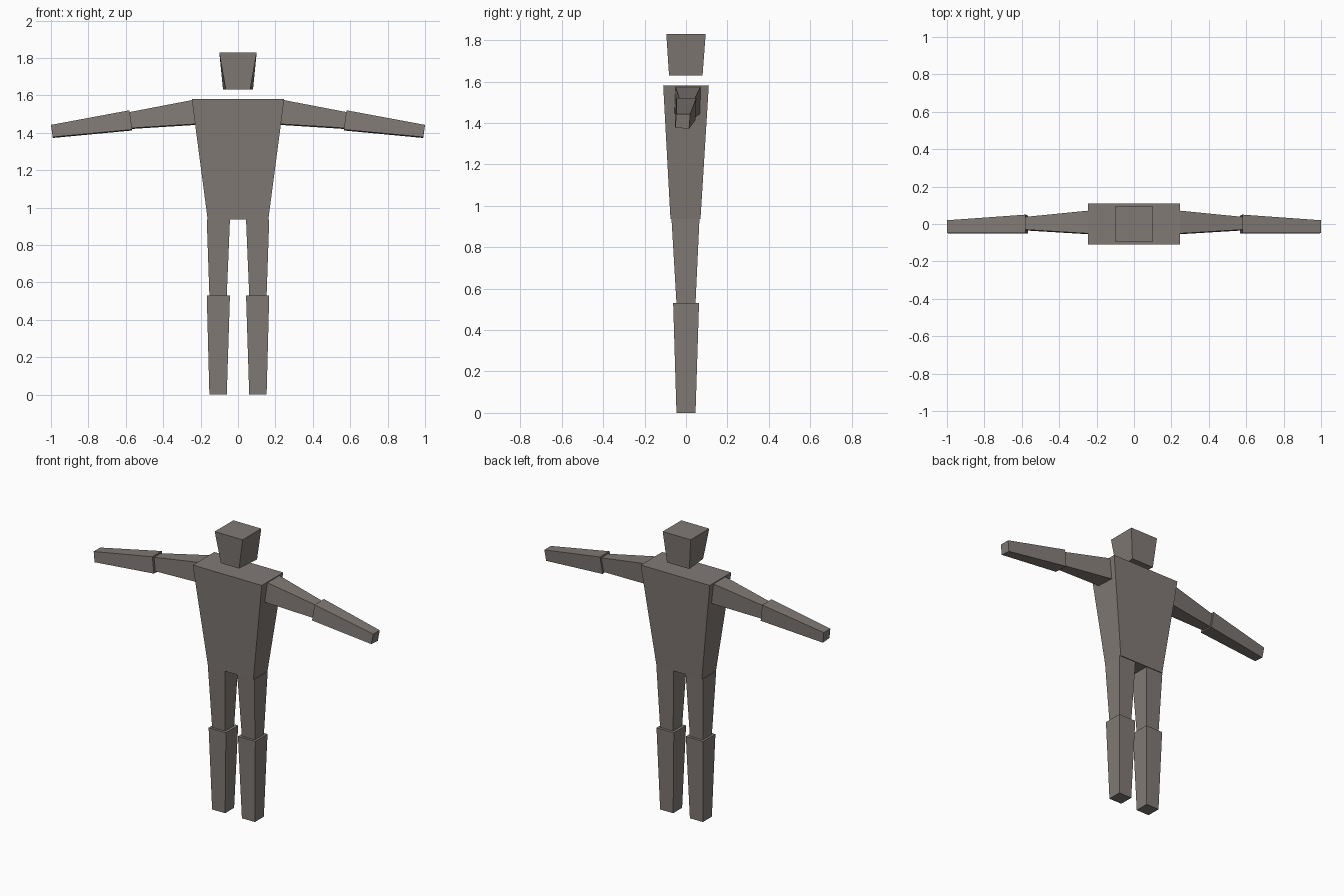
import bpy, bmesh

if "Cube" in bpy.data.objects:
    bpy.data.objects.remove(bpy.data.objects["Cube"])

mat = bpy.data.materials.new("warm grey")
mat.diffuse_color = (0.22, 0.195, 0.18, 1)
mat.use_nodes = True
mat.node_tree.nodes["Principled BSDF"].inputs["Base Color"].default_value = mat.diffuse_color


def block(name, ring_a, ring_b, mirror=False):
    """Closed flat-sided block between two four-point rings."""
    bm = bmesh.new()
    a = [bm.verts.new(p) for p in ring_a]
    b = [bm.verts.new(p) for p in ring_b]
    bm.faces.new(a)
    bm.faces.new(b[::-1])
    for i in range(4):
        j = (i + 1) % 4
        bm.faces.new((a[i], b[i], b[j], a[j]))
    bmesh.ops.recalc_face_normals(bm, faces=bm.faces)
    mesh = bpy.data.meshes.new(name)
    bm.to_mesh(mesh)
    bm.free()
    mesh.materials.append(mat)
    obj = bpy.data.objects.new(name, mesh)
    bpy.context.collection.objects.link(obj)
    if mirror:
        obj.modifiers.new("mirror", "MIRROR")  # across x = 0
    return obj


def flat(x0, x1, y0, y1, z, front_inset=0.0):
    """Horizontal ring, optionally narrower along its front edge."""
    f = front_inset
    return [(x0 + f, y0, z), (x1 - f, y0, z), (x1, y1, z), (x0, y1, z)]


def section(x_top, x_low, z_top, z_low, y_front, y_back, tuck=0.005):
    """Arm cross-section, tilted, with the lower front edge pushed forward and up."""
    return [(x_top, y_front + tuck, z_top), (x_top, y_back, z_top),
            (x_low, y_back - tuck, z_low), (x_low, y_front, z_low + tuck)]


# Head and torso
block("head", flat(-0.08, 0.08, -0.082, 0.08, 1.63, 0.015),
      flat(-0.10, 0.10, -0.095, 0.095, 1.83))
block("torso", flat(-0.162, 0.162, -0.075, 0.07, 0.935),
      flat(-0.247, 0.247, -0.11, 0.11, 1.58))

# Legs
block("thighs", flat(0.06, 0.153, -0.046, 0.046, 0.53),
      flat(0.043, 0.167, -0.07, 0.065, 0.936), True)
block("shins", flat(0.06, 0.153, -0.046, 0.046, 0.0),
      flat(0.043, 0.167, -0.062, 0.063, 0.531), True)

# Arms
block("upper_arms", section(0.238, 0.222, 1.576, 1.442, -0.056, 0.072),
      section(0.582, 0.572, 1.51, 1.42, -0.035, 0.038), True)
block("forearms", section(0.58, 0.566, 1.52, 1.412, -0.052, 0.05),
      section(1.0, 0.99, 1.442, 1.372, -0.052, 0.02), True)
